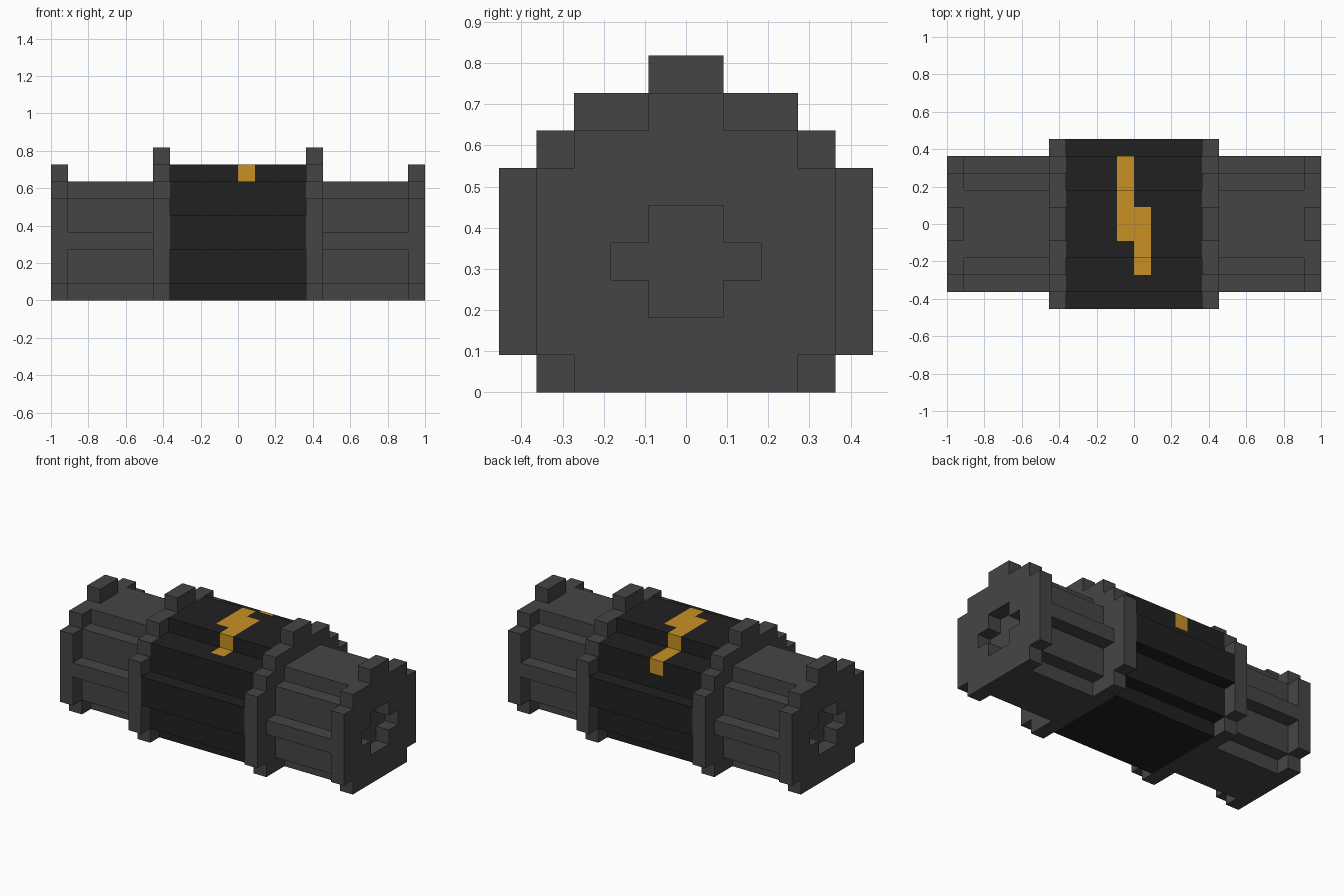
import bpy
import bmesh
from mathutils import Vector

U = 1 / 11  # size of one block

if "Cube" in bpy.data.objects:
    bpy.data.objects.remove(bpy.data.objects["Cube"], do_unlink=True)


def make_material(name, colour):
    mat = bpy.data.materials.new(name)
    mat.use_nodes = True
    mat.diffuse_color = (*colour, 1)
    bsdf = mat.node_tree.nodes["Principled BSDF"]
    bsdf.inputs["Base Color"].default_value = (*colour, 1)
    return mat


grey = make_material("dark grey", (0.06, 0.06, 0.06))
black = make_material("near black", (0.015, 0.015, 0.015))
amber = make_material("amber", (0.58, 0.285, 0.018))


def stepped_prism(name, layers, bottom, x0, x1, materials):
    """Extrude a mirrored stepped outline along x; layers are (half width, top)."""
    side, z = [], bottom
    for half, top in layers:
        side += [(half, z), (half, top)]
        z = top
    outline = side + [(-y, z) for y, z in reversed(side)]
    bm = bmesh.new()
    face = bm.faces.new([bm.verts.new((x0, y, z)) for y, z in outline])
    grown = bmesh.ops.extrude_face_region(bm, geom=[face])["geom"]
    moved = [v for v in grown if isinstance(v, bmesh.types.BMVert)]
    bmesh.ops.translate(bm, verts=moved, vec=(x1 - x0, 0, 0))
    bmesh.ops.recalc_face_normals(bm, faces=bm.faces)
    bmesh.ops.scale(bm, verts=bm.verts, vec=(U, U, U))
    mesh = bpy.data.meshes.new(name)
    bm.to_mesh(mesh)
    bm.free()
    for mat in materials:
        mesh.materials.append(mat)
    obj = bpy.data.objects.new(name, mesh)
    bpy.context.collection.objects.link(obj)
    return obj


def cut_hole(obj, cutter):
    mod = obj.modifiers.new("socket", "BOOLEAN")
    mod.operation = "DIFFERENCE"
    mod.solver = "EXACT"
    mod.object = cutter
    bpy.context.view_layer.objects.active = obj
    bpy.ops.object.modifier_apply(modifier=mod.name)
    bpy.data.objects.remove(cutter, do_unlink=True)


# Outlines of each section
CORE = [(3, 1), (4, 3), (5, 5), (4, 7), (2, 8)]
COLLAR = [(4, 1), (5, 6), (4, 7), (3, 8), (1, 9)]
BARREL = [(2, 1), (3, 3), (4, 4), (3, 6), (2, 7)]
CAP = [(3, 1), (4, 6), (3, 7), (1, 8)]
CROSS = [(1, 3), (2, 4), (1, 5)]

# Mirrored ends: collar, ribbed barrel and cap with a cross-shaped socket
for label, s in (("left", 1), ("right", -1)):
    stepped_prism(label + "_collar", COLLAR, 0, 4 * s, 5 * s, [grey])
    stepped_prism(label + "_barrel", BARREL, 0, 5 * s, 10 * s, [grey])
    cap = stepped_prism(label + "_end_cap", CAP, 0, 10 * s, 11 * s, [grey])
    cutter = stepped_prism("socket_cutter", CROSS, 2, 9 * s, 12 * s, [grey])
    cutter.hide_render = True
    cut_hole(cap, cutter)

# Central core, sliced along the edges of the zigzag stripe
core = stepped_prism("central_core", CORE, 0, -4, 4, [black, amber])
bm = bmesh.new()
bm.from_mesh(core.data)
cuts = {(1, 0, 0): (-1, 0, 1), (0, 1, 0): (-3, -1, 1), (0, 0, 1): (6,)}
for normal, offsets in cuts.items():
    for d in offsets:
        geom = bm.verts[:] + bm.edges[:] + bm.faces[:]
        bmesh.ops.bisect_plane(bm, geom=geom, dist=1e-5,
                               plane_co=Vector(normal) * d * U, plane_no=normal)

# Stripe runs over the top and down the steps
for f in bm.faces:
    x, y, z = f.calc_center_median() / U
    rear_half = -1 < x < 0 and y > -1
    front_half = 0 < x < 1 and -3 < y < 1
    f.material_index = int(z > 6 and (rear_half or front_half))
bm.to_mesh(core.data)
bm.free()
